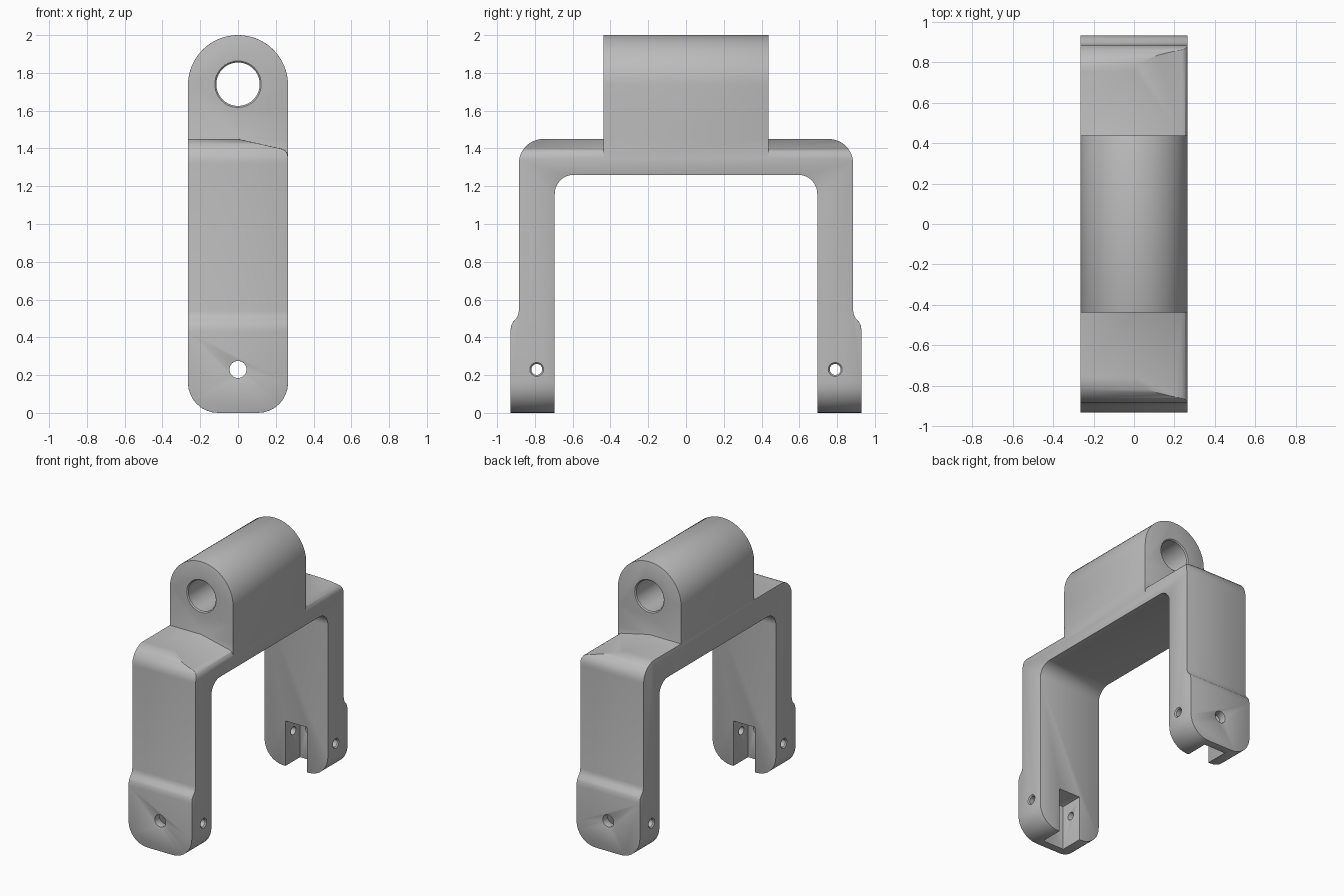
import bpy, bmesh, math
from mathutils import Matrix

if "Cube" in bpy.data.objects:
    bpy.data.objects.remove(bpy.data.objects["Cube"], do_unlink=True)

HALF_W = 0.265      # half width of the bracket
BARREL = 0.437      # half length of the barrel
HOLE_Z = 0.23       # height of the pin holes


def arc(cx, cy, r, start, end, n):
    steps = [math.radians(start + (end - start) * i / n) for i in range(n + 1)]
    return [(cx + r * math.cos(a), cy + r * math.sin(a)) for a in steps]


def make_object(name, bm):
    bmesh.ops.recalc_face_normals(bm, faces=bm.faces)
    mesh = bpy.data.meshes.new(name)
    bm.to_mesh(mesh)
    bm.free()
    obj = bpy.data.objects.new(name, mesh)
    bpy.context.collection.objects.link(obj)
    return obj


def prism(name, points, axis, low, high):
    """Extrude a (y, z) outline along x, or an (x, z) outline along y."""
    place = (lambda u, v: (low, u, v)) if axis == "x" else (lambda u, v: (u, low, v))
    bm = bmesh.new()
    face = bm.faces.new([bm.verts.new(place(u, v)) for u, v in points])
    moved = bmesh.ops.extrude_face_region(bm, geom=[face])["geom"]
    shift = (high - low, 0, 0) if axis == "x" else (0, high - low, 0)
    bmesh.ops.translate(bm, vec=shift, verts=[v for v in moved if isinstance(v, bmesh.types.BMVert)])
    return make_object(name, bm)


def bore(name, axis, centre, r, half, flare, sides=32):
    """Round cutter with chamfered mouths at plus and minus half."""
    profile = [(r + 2 * flare, -half - flare), (r, -half + flare),
               (r, half - flare), (r + 2 * flare, half + flare)]
    bm = bmesh.new()
    rings = [[bm.verts.new((p * math.cos(t), p * math.sin(t), h))
              for t in (math.tau * i / sides for i in range(sides))] for p, h in profile]
    for a, b in zip(rings, rings[1:]):
        for i in range(sides):
            j = (i + 1) % sides
            bm.faces.new((a[i], a[j], b[j], b[i]))
    bm.faces.new(rings[0])
    bm.faces.new(rings[-1])
    turn = Matrix.Rotation(math.pi / 2, 4, "Y" if axis == "x" else "X")
    bm.transform(Matrix.Translation(centre) @ turn)
    return make_object(name, bm)


def apply_modifiers(obj):
    graph = bpy.context.evaluated_depsgraph_get()
    mesh = bpy.data.meshes.new_from_object(obj.evaluated_get(graph))
    obj.modifiers.clear()
    obj.data = mesh


def combine(obj, tool, operation="DIFFERENCE"):
    mod = obj.modifiers.new("cut", "BOOLEAN")
    mod.operation, mod.solver, mod.object = operation, "EXACT", tool
    apply_modifiers(obj)
    bpy.data.objects.remove(tool, do_unlink=True)


# Side outline: barrel block, crossbar with rounded corners, stepped legs
half = [(BARREL, 2.1), (BARREL, 1.45)]
half += arc(0.755, 1.32, 0.13, 90, 0, 12)
half += [(0.885, 0.54), (0.889, 0.52), (0.898, 0.5), (0.917, 0.48), (0.926, 0.46), (0.93, 0.43)]
half += [(0.93, -0.1), (0.695, -0.1)]
half += arc(0.595, 1.16, 0.1, 0, 90, 10)
bracket = prism("bracket", half + [(-y, z) for y, z in reversed(half)], "x", -0.4, 0.4)

# Front outline: round barrel top and rounded feet
outline = arc(0, 2 - HALF_W, HALF_W, 0, 180, 32)
outline += arc(0.16 - HALF_W, 0.16, 0.16, 180, 270, 8)
outline += arc(HALF_W - 0.16, 0.16, 0.16, 270, 360, 8)
combine(bracket, prism("outline_tool", outline, "y", -1.2, 1.2), "INTERSECT")

slope = [(0, 1.45), (0.235, 1.397), (0.252, 1.388), (0.262, 1.37), (0.265, 1.35), (0.4, 1.35), (0.4, 1.6), (0, 1.6)]
slot = [(-0.09, -0.1), (0.09, -0.1), (0.09, 0.34), (-0.09, 0.34)]
for s in (-1, 1):
    # Sloped shoulder on the left side of the crossbar
    combine(bracket, prism("slope_tool", slope, "y", s * BARREL, s * 1.2))
    # Slot open to the inside and bottom of the leg
    combine(bracket, prism("slot_tool", slot, "y", s * 0.6, s * 0.87))
    # Cross pin hole and face hole
    combine(bracket, bore("pin_tool", "x", (0, s * 0.79, HOLE_Z), 0.029, HALF_W, 0.008))
    combine(bracket, bore("face_tool", "y", (0, s * 0.8, HOLE_Z), 0.045, 0.3, 0.001))

# Barrel bore
combine(bracket, bore("bore_tool", "y", (0, 0, 1.74), 0.115, BARREL, 0.008, 40))

# Softened edges
bevel = bracket.modifiers.new("soft_edges", "BEVEL")
bevel.width, bevel.segments = 0.007, 2
bevel.limit_method, bevel.angle_limit = "ANGLE", math.radians(50)
apply_modifiers(bracket)

grey = bpy.data.materials.new("plain grey")
grey.use_nodes = True
colour = (0.5, 0.5, 0.5, 1)
grey.diffuse_color = colour
grey.node_tree.nodes["Principled BSDF"].inputs["Base Color"].default_value = colour
bracket.data.materials.clear()
bracket.data.materials.append(grey)

bpy.ops.object.select_all(action="DESELECT")
bracket.select_set(True)
bpy.context.view_layer.objects.active = bracket
bpy.ops.object.shade_smooth_by_angle(angle=math.radians(30))
